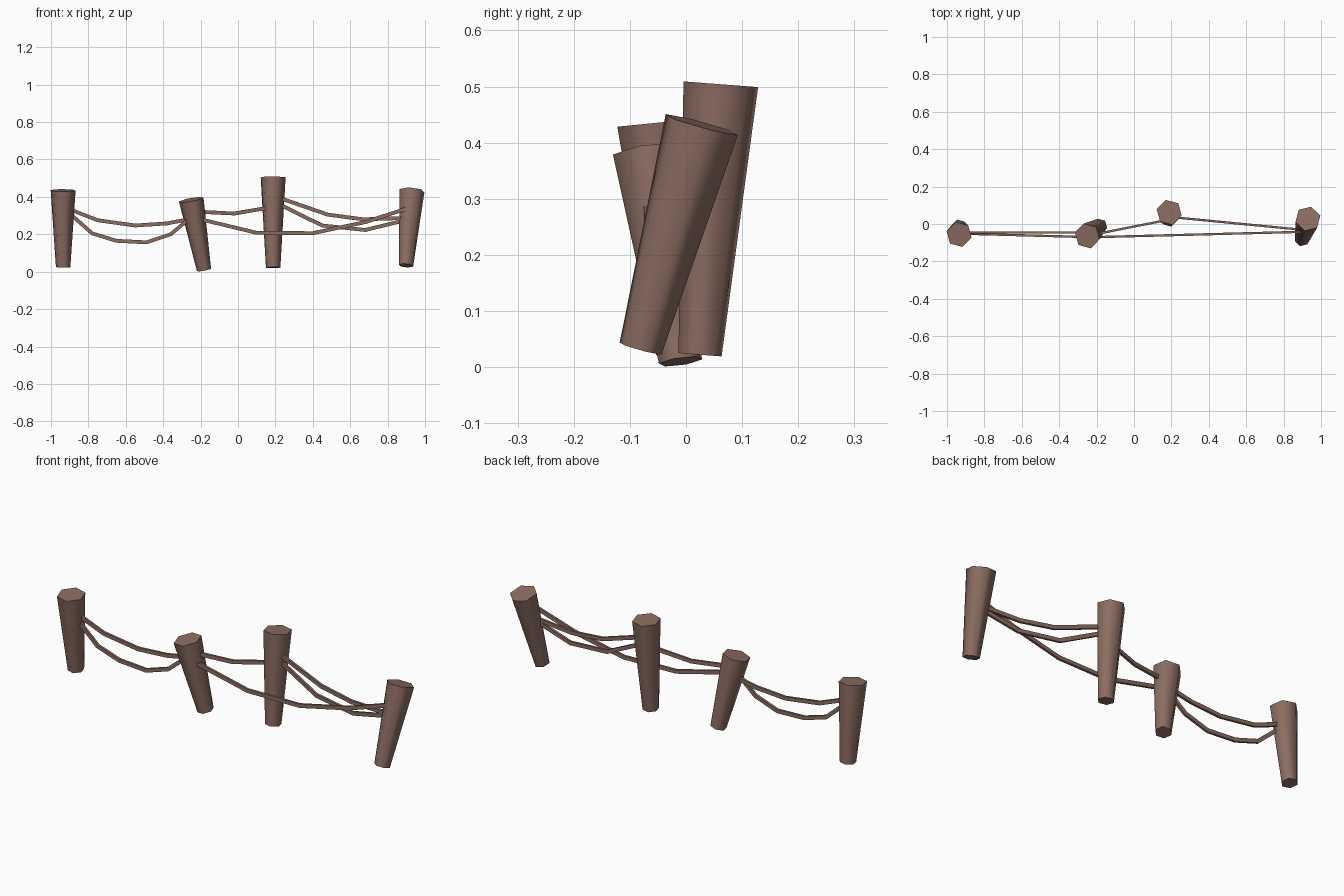
import bpy, bmesh, math
from mathutils import Vector, Matrix

if "Cube" in bpy.data.objects:
    bpy.data.objects.remove(bpy.data.objects["Cube"])

wood = bpy.data.materials.new("weathered brown")
wood.diffuse_color = (0.258, 0.152, 0.122, 1)
wood.use_nodes = True
wood.node_tree.nodes["Principled BSDF"].inputs["Base Color"].default_value = wood.diffuse_color


def add_object(name, bm, smooth_angle=None):
    bmesh.ops.recalc_face_normals(bm, faces=bm.faces)
    mesh = bpy.data.meshes.new(name)
    bm.to_mesh(mesh)
    bm.free()
    mesh.materials.append(wood)
    ob = bpy.data.objects.new(name, mesh)
    bpy.context.collection.objects.link(ob)
    if smooth_angle:
        bpy.ops.object.select_all(action='DESELECT')
        ob.select_set(True)
        bpy.context.view_layer.objects.active = ob
        bpy.ops.object.shade_smooth_by_angle(angle=math.radians(smooth_angle))
    return ob


def post(name, bottom, top, turn):
    """Leaning hexagonal post, wider at the top."""
    bottom, top = Vector(bottom), Vector(top)
    axis = top - bottom
    tilt = Vector((0, 0, 1)).rotation_difference(axis).to_matrix().to_4x4()
    place = (Matrix.Translation((top + bottom) / 2) @ tilt
             @ Matrix.Rotation(math.radians(turn), 4, 'Z'))
    bm = bmesh.new()
    bmesh.ops.create_cone(bm, cap_ends=True, segments=6, radius1=0.040,
                          radius2=0.069, depth=axis.length, matrix=place)
    # create_cone puts its first vertex on the +y axis
    add_object(name, bm, 70)


def rope(name, points, y0, y1):
    """Thin four-sided rope through (x, z) points, y running from y0 to y1."""
    x0, x1 = points[0][0], points[-1][0]
    path = [Vector((x, y0 + (y1 - y0) * (x - x0) / (x1 - x0), z)) for x, z in points]
    bm = bmesh.new()
    rings = []
    for i, p in enumerate(path):
        d = (path[min(i + 1, len(path) - 1)] - path[max(i - 1, 0)]).normalized()
        side = d.cross(Vector((0, 0, 1))).normalized() * 0.006
        up = side.cross(d).normalized() * 0.010
        rings.append([bm.verts.new(p + a * side + b * up)
                      for a, b in ((1, 1), (-1, 1), (-1, -1), (1, -1))])
    for r, s in zip(rings, rings[1:]):
        for k in range(4):
            bm.faces.new((r[k], r[k - 1], s[k - 1], s[k]))
    bm.faces.new(rings[0])
    bm.faces.new(rings[-1])
    add_object(name, bm)


# Posts
post("post_far_left", (-0.935, -0.015, 0.025), (-0.935, -0.056, 0.435), 15)
post("post_mid_left", (-0.182, -0.010, 0.010), (-0.250, -0.064, 0.385), 15)
post("post_mid_right", (0.188, 0.025, 0.022), (0.188, 0.062, 0.504), 15)
post("post_far_right", (0.898, -0.081, 0.033), (0.930, 0.028, 0.432), -15)

# Sagging ropes
rope("rope_left_upper", [(-0.91, 0.337), (-0.75, 0.275), (-0.55, 0.247),
                         (-0.38, 0.258), (-0.24, 0.285)], -0.045, -0.045)
rope("rope_left_lower", [(-0.91, 0.32), (-0.78, 0.205), (-0.65, 0.165), (-0.49, 0.157),
                         (-0.36, 0.20), (-0.24, 0.30)], -0.052, -0.07)
rope("rope_middle", [(-0.22, 0.321), (-0.02, 0.311), (0.18, 0.345)], -0.057, 0.022)
rope("rope_long", [(-0.20, 0.28), (0.10, 0.208), (0.40, 0.206),
                   (0.68, 0.265), (0.90, 0.337)], -0.07, -0.042)
rope("rope_right_upper", [(0.22, 0.395), (0.48, 0.305), (0.67, 0.28),
                          (0.89, 0.287)], 0.035, -0.03)
rope("rope_right_lower", [(0.22, 0.36), (0.45, 0.247), (0.68, 0.223),
                          (0.89, 0.274)], 0.035, -0.03)
